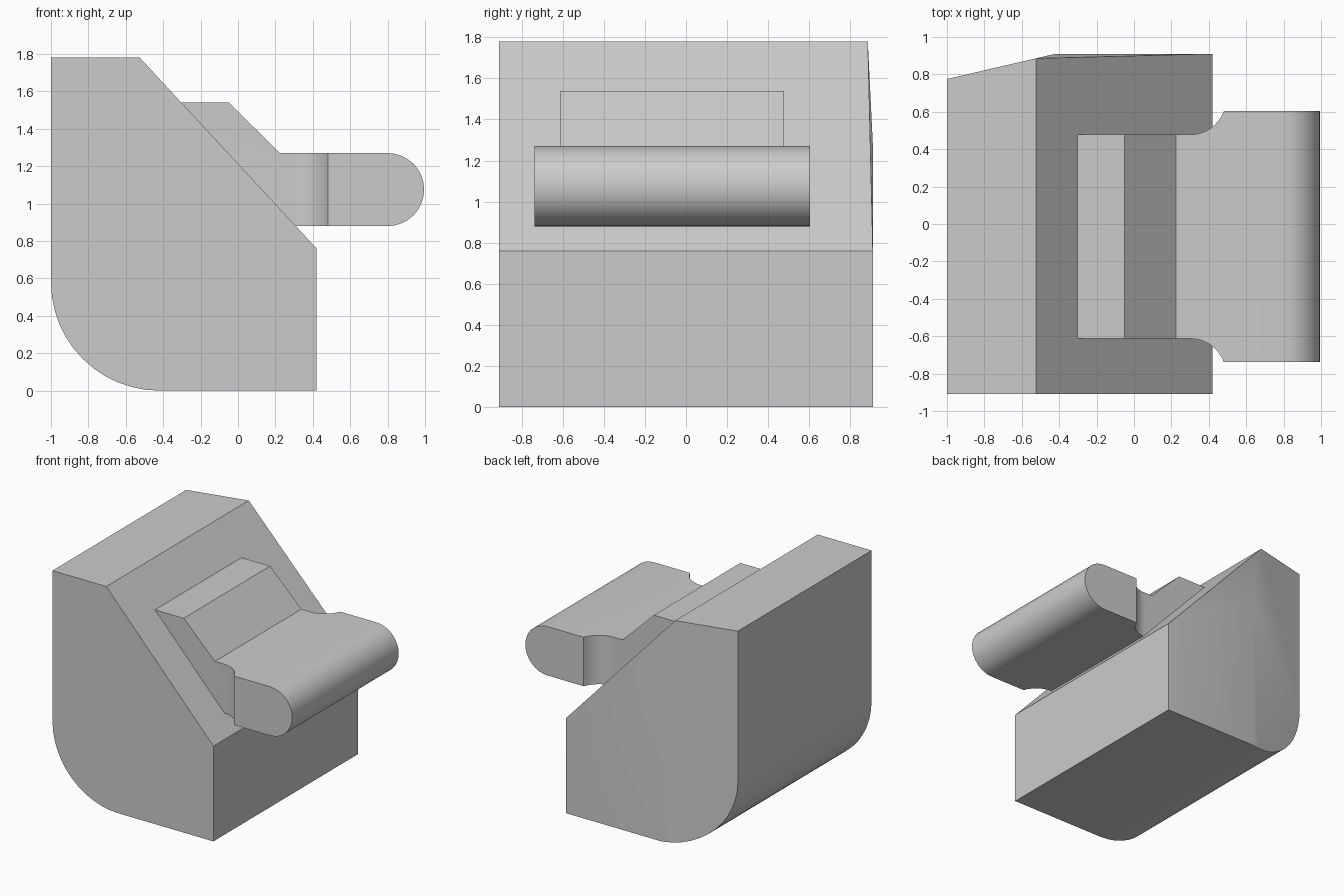
import bpy, bmesh, math
from mathutils import Vector

cube = bpy.data.objects.get("Cube")
if cube:
    bpy.data.objects.remove(cube, do_unlink=True)

grey = bpy.data.materials.new("plain grey")
grey.use_nodes = True
colour = (0.6, 0.6, 0.6, 1)
grey.diffuse_color = colour
grey.node_tree.nodes["Principled BSDF"].inputs["Base Color"].default_value = colour


def arc(cx, cy, r, start, end, steps):
    angles = [math.radians(start + (end - start) * i / steps) for i in range(steps + 1)]
    return [(cx + r * math.cos(a), cy + r * math.sin(a)) for a in angles]


def prism(name, outline, lift, push, cuts=()):
    """Extrude an outline along push, then trim it by planes (point, outward normal)."""
    bm = bmesh.new()
    face = bm.faces.new([bm.verts.new(lift(*p)) for p in outline])
    extruded = bmesh.ops.extrude_face_region(bm, geom=[face])["geom"]
    verts = [v for v in extruded if isinstance(v, bmesh.types.BMVert)]
    bmesh.ops.translate(bm, verts=verts, vec=push)
    for point, normal in cuts:
        result = bmesh.ops.bisect_plane(
            bm, geom=bm.verts[:] + bm.edges[:] + bm.faces[:], dist=1e-5,
            plane_co=point, plane_no=normal, clear_outer=True)
        rim = [e for e in result["geom_cut"] if isinstance(e, bmesh.types.BMEdge)]
        bmesh.ops.holes_fill(bm, edges=[e for e in rim if e.is_boundary])
    bmesh.ops.recalc_face_normals(bm, faces=bm.faces[:])
    mesh = bpy.data.meshes.new(name)
    bm.to_mesh(mesh)
    bm.free()
    mesh.materials.append(grey)
    obj = bpy.data.objects.new(name, mesh)
    bpy.context.collection.objects.link(obj)
    return obj


def smooth(obj):
    bpy.ops.object.select_all(action="DESELECT")
    obj.select_set(True)
    bpy.context.view_layer.objects.active = obj
    bpy.ops.object.shade_smooth_by_angle(angle=math.radians(25))


# Body: sloped block with a rounded lower edge and a tapered rear corner
top, bend, low = Vector((-0.525, 0.8856, 1.78)), Vector((-0.42, 0.91, 1.28)), Vector((0.42, 0.91, 0.76))
chamfer = (low - bend).cross(top - bend).normalized()
if chamfer.y < 0:
    chamfer.negate()
body_side = [(0.42, 0), (0.42, 0.76), (-0.525, 1.78), (-1, 1.78)]
body_side += arc(-0.42, 0.58, 0.58, 180, 270, 12)
body = prism("body", body_side, lambda x, z: (x, -0.91, z), (0, 1.82, 0),
             [(bend, Vector((-0.135, 0.58, 0)).normalized()), (bend, chamfer)])
smooth(body)

# Lever: side profile trimmed to a plan with a narrow neck and a wide paddle
lever_side = [(-0.32, 1.54), (-0.05, 1.54), (0.225, 1.27)]
lever_side += arc(0.8, 1.075, 0.195, 90, -90, 16) + [(0.29, 0.88)]
lever = prism("lever", lever_side, lambda x, z: (x, -0.9, z), (0, 1.8, 0))

middle = -0.0675
half = [(-0.6, 0.545)] + arc(0.3, 0.737, 0.192, -90, -20, 8) + [(1.2, 0.671)]
plan = [(x, middle + y) for x, y in half] + [(x, middle - y) for x, y in reversed(half)]
cutter = prism("lever_plan_cutter", plan, lambda x, y: (x, y, 0.5), (0, 0, 1.4))
cutter.hide_render = True

trim = lever.modifiers.new("plan", "BOOLEAN")
trim.operation = "INTERSECT"
trim.solver = "EXACT"
trim.object = cutter
bpy.context.view_layer.objects.active = lever
bpy.ops.object.modifier_apply(modifier=trim.name)
bpy.data.objects.remove(cutter, do_unlink=True)
smooth(lever)
